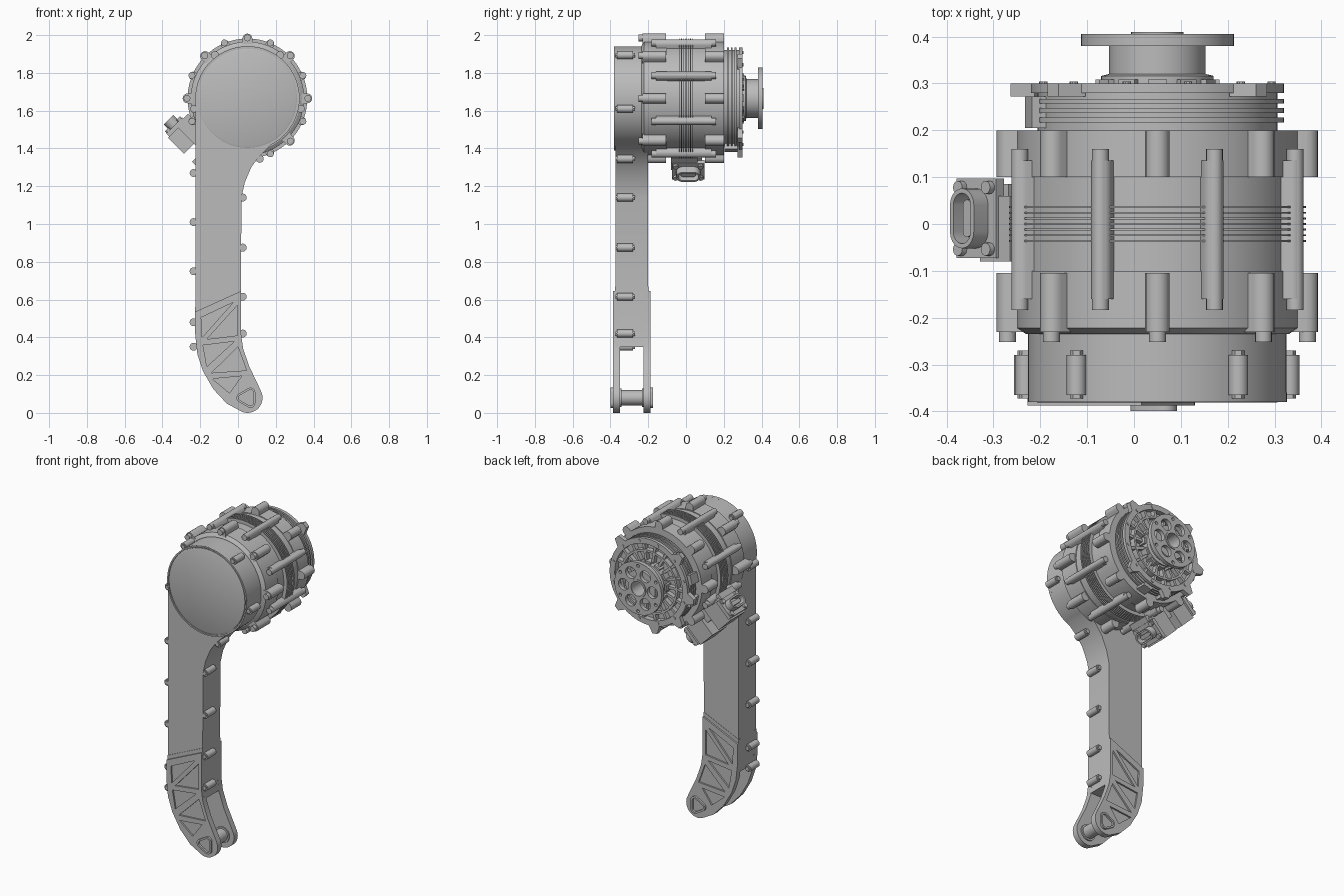
import bpy, bmesh, math
from math import cos, sin, radians, pi
from mathutils import Matrix, Vector

cube = bpy.data.objects.get("Cube")
if cube:
    bpy.data.objects.remove(cube)

grey = bpy.data.materials.new("machined grey")
grey.use_nodes = True
grey.diffuse_color = (0.5, 0.5, 0.5, 1)
grey.node_tree.nodes["Principled BSDF"].inputs["Base Color"].default_value = grey.diffuse_color

CX, CZ = 0.05, 1.665          # motor axis
PX, PZ = 0.05, 0.08           # foot pivot axis


def finish(name, bm):
    """Clean a bmesh and link it as a smooth-shaded object with sharp edges."""
    bmesh.ops.remove_doubles(bm, verts=bm.verts, dist=1e-5)
    bmesh.ops.recalc_face_normals(bm, faces=bm.faces)
    mesh = bpy.data.meshes.new(name)
    bm.to_mesh(mesh)
    bm.free()
    mesh.materials.clear()
    mesh.materials.append(grey)
    for p in mesh.polygons:
        p.use_smooth = True
    mesh.set_sharp_from_angle(angle=radians(30))
    obj = bpy.data.objects.new(name, mesh)
    bpy.context.collection.objects.link(obj)
    return obj


def lathe(name, profile, closed=False, x=CX, z=CZ, steps=72):
    """Revolve (radius, y) points around an axis parallel to y."""
    bm = bmesh.new()
    vs = [bm.verts.new((x + r, y, z)) for r, y in profile]
    es = [bm.edges.new(pair) for pair in zip(vs, vs[1:])]
    if closed:
        es.append(bm.edges.new((vs[-1], vs[0])))
    bmesh.ops.spin(bm, geom=vs + es, cent=(x, 0, z), axis=(0, 1, 0),
                   angle=2 * pi, steps=steps)
    return finish(name, bm)


def plate(name, loops, y0, y1, matrix=None):
    """Extrude 2D outlines (inner loops become holes) from y0 to y1."""
    cu = bpy.data.curves.new(name, 'CURVE')
    cu.dimensions = '2D'
    cu.fill_mode = 'BOTH'
    cu.extrude = abs(y1 - y0) / 2
    for loop in loops:
        s = cu.splines.new('POLY')
        s.points.add(len(loop) - 1)
        for p, (a, b) in zip(s.points, loop):
            p.co = (a, b, 0, 1)
        s.use_cyclic_u = True
    tmp = bpy.data.objects.new(name + "_outline", cu)
    bpy.context.collection.objects.link(tmp)
    dg = bpy.context.evaluated_depsgraph_get()
    mesh = bpy.data.meshes.new_from_object(tmp.evaluated_get(dg))
    bm = bmesh.new()
    bm.from_mesh(mesh)
    if matrix is None:
        matrix = Matrix.Translation((0, (y0 + y1) / 2, 0)) @ Matrix.Rotation(pi / 2, 4, 'X')
    bm.transform(matrix)
    bpy.data.objects.remove(tmp)
    bpy.data.curves.remove(cu)
    bpy.data.meshes.remove(mesh)
    return finish(name, bm)


def arc(x, z, r, a0, a1, n):
    return [(x + r * cos(radians(a0 + (a1 - a0) * i / n)),
             z + r * sin(radians(a0 + (a1 - a0) * i / n))) for i in range(n + 1)]


def circle(x, z, r, n=16):
    return arc(x, z, r, 0, 360, n)[:-1]


def polar(ang, r, t=0):
    a = radians(ang)
    return (CX + r * cos(a) - t * sin(a), CZ + r * sin(a) + t * cos(a))


def block(ang, r0, r1, t0, t1):
    return [polar(ang, r0, t0), polar(ang, r1, t0), polar(ang, r1, t1), polar(ang, r0, t1)]


def lug(ang, r0, r, w):
    """Radial lug with a round outer end centred at radius r."""
    x, z = polar(ang, r)
    return [polar(ang, r0, -w)] + arc(x, z, w, ang - 90, ang + 90, 8) + [polar(ang, r0, w)]


# Motor body with thin cooling fins around the middle
fins = []
for i in range(7):
    y = -0.036 + 0.012 * i
    fins += [(0.295, y - 0.002), (0.317, y - 0.002), (0.317, y + 0.002), (0.295, y + 0.002)]
lathe("motor_body", [(0, -0.235), (0.28, -0.235), (0.3, -0.222), (0.3, -0.1), (0.295, -0.1)]
      + fins + [(0.295, 0.1), (0.3, 0.1), (0.3, 0.2), (0, 0.2)])

# Clamping lugs and tie rods around the motor
even = [45 * i for i in range(8)]
odd = [a + 22.5 for a in even]
plate("front_motor_lugs", [lug(a, 0.28, 0.317, 0.026) for a in even], -0.23, -0.105)
plate("rear_motor_lugs", [lug(a, 0.28, 0.317, 0.026) for a in even], 0.1, 0.2)
plate("motor_lug_screws", [circle(*polar(a, 0.32), 0.018) for a in even], -0.252, -0.22)
plate("tie_rods", [lug(a, 0.28, 0.312, 0.022) for a in odd], -0.16, 0.135)
plate("tie_rod_screws", [circle(*polar(a, 0.318), 0.018) for a in odd], -0.183, 0.16)

# Rear housing: finned rim around a dished face with radial ribs
rim = []
for y in (0.222, 0.242, 0.262):
    rim += [(0.256, y - 0.005), (0.27, y - 0.005), (0.27, y + 0.005), (0.256, y + 0.005)]
lathe("rear_housing", [(0, 0.19), (0.256, 0.19)] + rim
      + [(0.256, 0.28), (0.27, 0.28), (0.27, 0.3), (0.235, 0.3), (0.235, 0.265), (0, 0.265)])
plate("rear_ribs", [block(20 * i, 0.125, 0.24, -0.008, 0.008) for i in range(18)], 0.26, 0.293)
lathe("rear_rib_ring", [(0.185, 0.26), (0.198, 0.26), (0.198, 0.297), (0.185, 0.297)], True)
plate("rear_ears", [[polar(a - 9, 0.262), polar(a - 3, 0.315), polar(a + 3, 0.315),
                     polar(a + 9, 0.262)] for a in (45, 135, 188, 225, 262, 315)], 0.272, 0.3)
plate("cable_clamps", [block(a, 0.24, 0.285, -0.03, 0.03) for a in (165, 195, 255, 285)],
      0.205, 0.272)
plate("rear_face_screws", [circle(*polar(a, 0.252), 0.009, 10) for a in range(15, 360, 30)],
      0.295, 0.304)

# Output hub and drilled flange
plate("hub_scallops", [block(30 * i, 0.09, 0.132, -0.02, 0.02) for i in range(12)], 0.26, 0.308)
lathe("output_hub", [(0.045, 0.2), (0.12, 0.2), (0.12, 0.316), (0.103, 0.32), (0.103, 0.381),
                     (0.045, 0.381)], True)
plate("output_flange", [circle(CX, CZ, 0.163, 64), circle(CX, CZ, 0.045, 32)]
      + [circle(*polar(60 * i, 0.1), 0.036, 24) for i in range(6)]
      + [circle(*polar(60 * i + 30, 0.142), 0.01, 12) for i in range(6)], 0.38, 0.405)
lathe("flange_bore_ring", [(0.045, 0.4), (0.056, 0.4), (0.056, 0.41), (0.045, 0.41)], True)

# Leg: round head, flared neck and straight shank
leg = (arc(CX, CZ, 0.276, 180, -63, 56)
       + [(0.11, 1.355), (0.07, 1.3), (0.036, 1.22), (0.018, 1.14),
          (0.015, 0.42), (0.026, 0.35), (-0.22, 0.35), (-0.226, 0.42)])
plate("leg_shell", [leg], -0.373, -0.2)
lathe("head_cover", [(0, -0.381), (0.255, -0.381), (0.262, -0.378), (0.262, -0.36), (0, -0.36)])
lathe("head_rim", [(0.267, -0.36), (0.276, -0.36), (0.276, -0.38), (0.267, -0.38)], True)

# Screw lugs along the leg and head edges
spots = ([(-0.235, z) for z in (1.27, 1.01, 0.75, 0.48, 0.35)]
         + [(0.025, z) for z in (1.14, 0.875, 0.615, 0.42)] + [(0.115, 1.345)]
         + [polar(a, 0.287) for a in (53, 127, -11, 191)])
plate("leg_screw_lugs", [circle(x, z, 0.021) for x, z in spots], -0.365, -0.28)
plate("leg_screws", [circle(x, z, 0.014, 6) for x, z in spots], -0.372, -0.27)

# Forked foot: two cheeks, each with a raised truss frame
edge = ([(0.016, 0.42), (0.027, 0.34), (0.06, 0.245), (0.116, 0.128)]
        + arc(PX, PZ, 0.08, 30, -110, 14)
        + [(-0.06, 0.05), (-0.13, 0.125), (-0.185, 0.22), (-0.215, 0.31), (-0.227, 0.42)])
pockets = [[(-0.195, 0.505), (-0.025, 0.585), (-0.19, 0.4)],
           [(-0.003, 0.57), (-0.165, 0.39), (-0.003, 0.41)],
           [(-0.185, 0.358), (-0.02, 0.378), (-0.165, 0.245)],
           [(0.0, 0.35), (-0.14, 0.212), (0.045, 0.225)],
           [(-0.135, 0.18), (0.02, 0.195), (-0.045, 0.105)]]


def rounded_triangle(r, corner):
    return [p for a in (60, 180, 300)
            for p in arc(PX + r * cos(radians(a)), PZ + r * sin(radians(a)),
                         corner, a - 60, a + 60, 6)]


for side, mid, sign in (("front", -0.365, -1), ("back", -0.21, 1)):
    inner, face, outer = mid - sign * 0.015, mid + sign * 0.012, mid + sign * 0.022
    lo, hi = sorted((inner, face))
    plate(side + "_fork_cheek", [[(-0.227, 0.56), (0.016, 0.67)] + edge], lo, hi)
    lo, hi = sorted((face, outer))
    plate(side + "_truss_frame", [[(-0.227, 0.535), (0.016, 0.645)] + edge] + pockets, lo, hi)
    lo, hi = sorted((outer, outer + sign * 0.012))
    plate(side + "_pivot_cap", [rounded_triangle(0.032, 0.026), rounded_triangle(0.03, 0.016)],
          lo, hi)
    lathe(side + "_pivot_collar", [(0, outer), (0.05, inner), (0.05, inner - sign * 0.008),
                                   (0, inner - sign * 0.008)], x=PX, z=PZ, steps=32)
lathe("pivot_pin", [(0, -0.36), (0.04, -0.36), (0.04, -0.21), (0, -0.21)], x=PX, z=PZ, steps=32)

# Connector housing on the lower right of the motor, with one port at each end
DIAG = 225
plate("connector_base", [block(DIAG, 0.28, 0.37, -0.165, 0.165)], -0.08, 0.06)
u = Vector((cos(radians(DIAG)), 0, sin(radians(DIAG))))
for side, s in (("upper", -1), ("lower", 1)):
    v = Vector((-u.z, 0, u.x)) * s
    t0, t1 = sorted((0.03 * s, 0.15 * s))
    plate(side + "_connector_box", [block(DIAG, 0.3, 0.445, t0, t1)], -0.06, 0.085)

    def along(t):
        """Frame whose local z runs along the port direction."""
        m = Matrix((Vector((0, 1, 0)), u, v)).transposed().to_4x4()
        m.translation = Vector((CX, 0.012, CZ)) + u * 0.375 + v * t
        return m

    def oval(r):
        return arc(0.028, 0, r, -90, 90, 10) + arc(-0.028, 0, r, 90, 270, 10)

    corners = [(a * 0.066, b * 0.042) for a in (-1, 1) for b in (-1, 1)]
    w, h = 0.085, 0.06
    plate(side + "_port_plate", [[(-w, -h), (w, -h), (w, h), (-w, h)]], 0, 0.024, along(0.16))
    plate(side + "_port_screws", [circle(a, b, 0.014, 12) for a, b in corners],
          0, 0.016, along(0.178))
    plate(side + "_port_shell", [oval(0.036), oval(0.026)], 0, 0.05, along(0.19))
    plate(side + "_port_core", [oval(0.012)], 0, 0.03, along(0.185))
